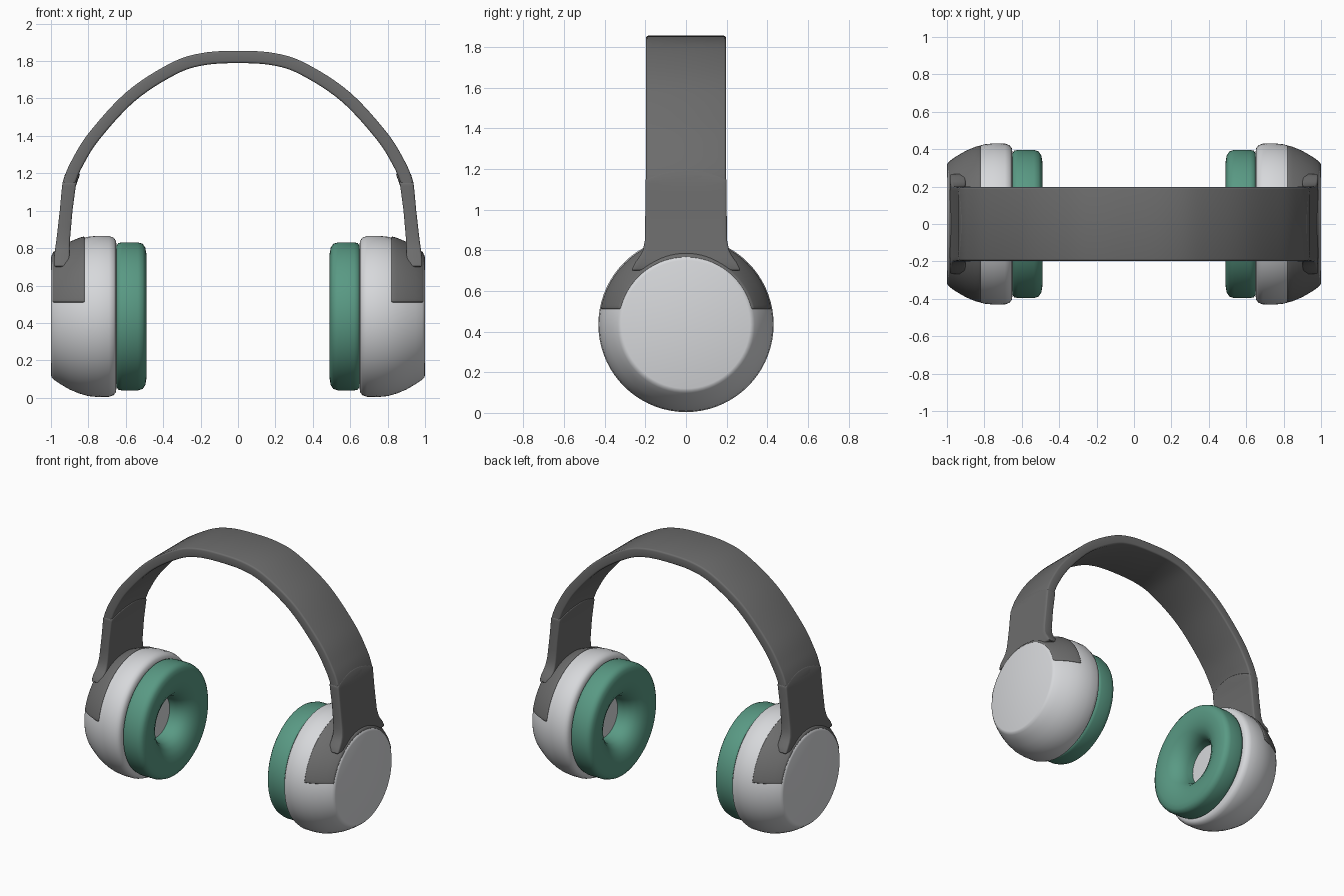
import bpy, bmesh, math
from mathutils import Vector

if "Cube" in bpy.data.objects:
    bpy.data.objects.remove(bpy.data.objects["Cube"])


def material(name, rgb):
    m = bpy.data.materials.new(name)
    m.diffuse_color = (*rgb, 1)
    m.use_nodes = True
    m.node_tree.nodes["Principled BSDF"].inputs["Base Color"].default_value = m.diffuse_color
    return m


LIGHT = material("light grey", (0.68, 0.69, 0.71))
DARK = material("dark grey", (0.15, 0.15, 0.15))
GREEN = material("green", (0.10, 0.32, 0.23))
CZ = 0.435  # height of the ear cup axis


def loft(name, rings, mat, loop=False, bevel=0, angle=40):
    """Skin closed rings of points; cap the ends or join them in a loop."""
    bm = bmesh.new()
    vs = [[bm.verts.new(p) for p in ring] for ring in rings]
    n = len(vs[0])
    for i in range(len(vs) if loop else len(vs) - 1):
        a, b = vs[i], vs[(i + 1) % len(vs)]
        for j in range(n):
            k = (j + 1) % n
            bm.faces.new((a[j], a[k], b[k], b[j]))
    if not loop:
        bm.faces.new(vs[0])
        bm.faces.new(vs[-1])
    bmesh.ops.recalc_face_normals(bm, faces=bm.faces)
    if bevel:
        edges = [e for e in bm.edges if e.calc_face_angle(0) > math.radians(38)]
        bmesh.ops.bevel(bm, geom=edges, offset=bevel, offset_type='OFFSET',
                        segments=3, profile=0.5, affect='EDGES', clamp_overlap=True)
        bmesh.ops.recalc_face_normals(bm, faces=bm.faces)
    me = bpy.data.meshes.new(name)
    bm.to_mesh(me)
    bm.free()
    me.materials.append(mat)
    ob = bpy.data.objects.new(name, me)
    bpy.context.collection.objects.link(ob)
    bpy.ops.object.select_all(action='DESELECT')
    ob.select_set(True)
    bpy.context.view_layer.objects.active = ob
    bpy.ops.object.shade_smooth_by_angle(angle=math.radians(angle))
    return ob


def polar(x, r, a):
    return Vector((x, r * math.cos(a), CZ + r * math.sin(a)))


def lathe(profile, s, n=72):
    """Rings around the ear cup axis for a profile of (x, radius)."""
    return [[polar(s * x, r, 2 * math.pi * j / n) for j in range(n)] for x, r in profile]


def lerp_table(table, z):
    for (z0, *a), (z1, *b) in zip(table, table[1:]):
        if z <= z1:
            t = max(0, (z - z0) / (z1 - z0))
            return [p + (q - p) * t for p, q in zip(a, b)]
    return table[-1][1:]


cup = [(0.65, 0.385), (0.653, 0.405), (0.665, 0.421), (0.69, 0.43), (0.75, 0.431),
       (0.80, 0.426), (0.85, 0.412), (0.90, 0.391), (0.95, 0.362), (0.985, 0.338),
       (0.996, 0.327), (1.0, 0.315)]
cushion = [(0.652, 0.375), (0.64, 0.392), (0.62, 0.396), (0.535, 0.396), (0.51, 0.388),
           (0.496, 0.368), (0.49, 0.335), (0.491, 0.29), (0.501, 0.24), (0.525, 0.195),
           (0.56, 0.165), (0.60, 0.152), (0.652, 0.15)]
yoke = [(0.82, 0.37), (0.82, 0.428), (0.85, 0.420), (0.90, 0.399), (0.95, 0.370),
        (0.992, 0.341), (0.992, 0.325), (0.96, 0.31)]
# stem: height, outer x, inner x, half width
stem = [(0.70, 0.985, 0.90, 0.27), (0.74, 0.985, 0.90, 0.25), (0.77, 0.981, 0.90, 0.228),
        (0.80, 0.977, 0.90, 0.212), (0.85, 0.970, 0.898, 0.202), (1.0, 0.953, 0.885, 0.2),
        (1.15, 0.939, 0.865, 0.2), (1.20, 0.924, 0.843, 0.2)]

for s, side in ((1, "right"), (-1, "left")):
    loft(side + "_ear_cup", lathe(cup, s), LIGHT)
    loft(side + "_ear_cushion", lathe(cushion, s), GREEN, loop=True, angle=60)

    # collar wrapped over the upper half of the cup, cut level at the ends
    rings = []
    for i in range(49):
        t = i / 48
        ring = []
        for x, r in yoke:
            a0 = math.asin(0.075 / r)
            ring.append(polar(s * x, r, a0 + (math.pi - 2 * a0) * t))
        rings.append(ring)
    loft(side + "_collar", rings, DARK, bevel=0.012)

    # flat stem with flared foot and arched top edge
    rings = []
    heights = [0.70, 0.74, 0.77, 0.80, 0.825, 0.85, 0.92, 1.0, 1.08, 1.13, None]
    for z in heights:
        outer, inner = [], []
        for j in range(17):
            u = j / 8 - 1
            zz = 1.15 + 0.05 * (1 - u * u) if z is None else z
            xo, xi, hw = lerp_table(stem, zz)
            outer.append(Vector((s * xo, u * hw, zz)))
            inner.append(Vector((s * xi, u * hw, zz)))
        rings.append(outer + inner[::-1])
    loft(side + "_stem", rings, DARK, bevel=0.01)

# headband: smooth path through a few points, mirrored across x
half = [(0.907, 1.12), (0.90, 1.16), (0.862, 1.25), (0.768, 1.40), (0.572, 1.612),
        (0.35, 1.757), (0.19, 1.81), (0.0, 1.822)]
pts = [Vector((x, 0, z)) for x, z in half]
pts += [Vector((-p.x, 0, p.z)) for p in pts[-2::-1]]
path = []
for i in range(len(pts) - 1):
    p0, p1, p2, p3 = pts[max(i - 1, 0)], pts[i], pts[i + 1], pts[min(i + 2, len(pts) - 1)]
    steps = 2 if i in (0, len(pts) - 2) else 6
    for k in range(steps):
        t = k / steps
        path.append(0.5 * (2 * p1 + (p2 - p0) * t + (2 * p0 - 5 * p1 + 4 * p2 - p3) * t ** 2
                           + (3 * p1 - p0 - 3 * p2 + p3) * t ** 3))
path.append(pts[-1])
rings = []
for i, p in enumerate(path):
    d = (path[min(i + 1, len(path) - 1)] - path[max(i - 1, 0)]).normalized()
    nrm = Vector((d.z, 0, -d.x)) * 0.033
    w = Vector((0, 0.197, 0))
    rings.append([p + nrm + w, p + nrm - w, p - nrm - w, p - nrm + w])
loft("headband", rings, DARK, bevel=0.018)
